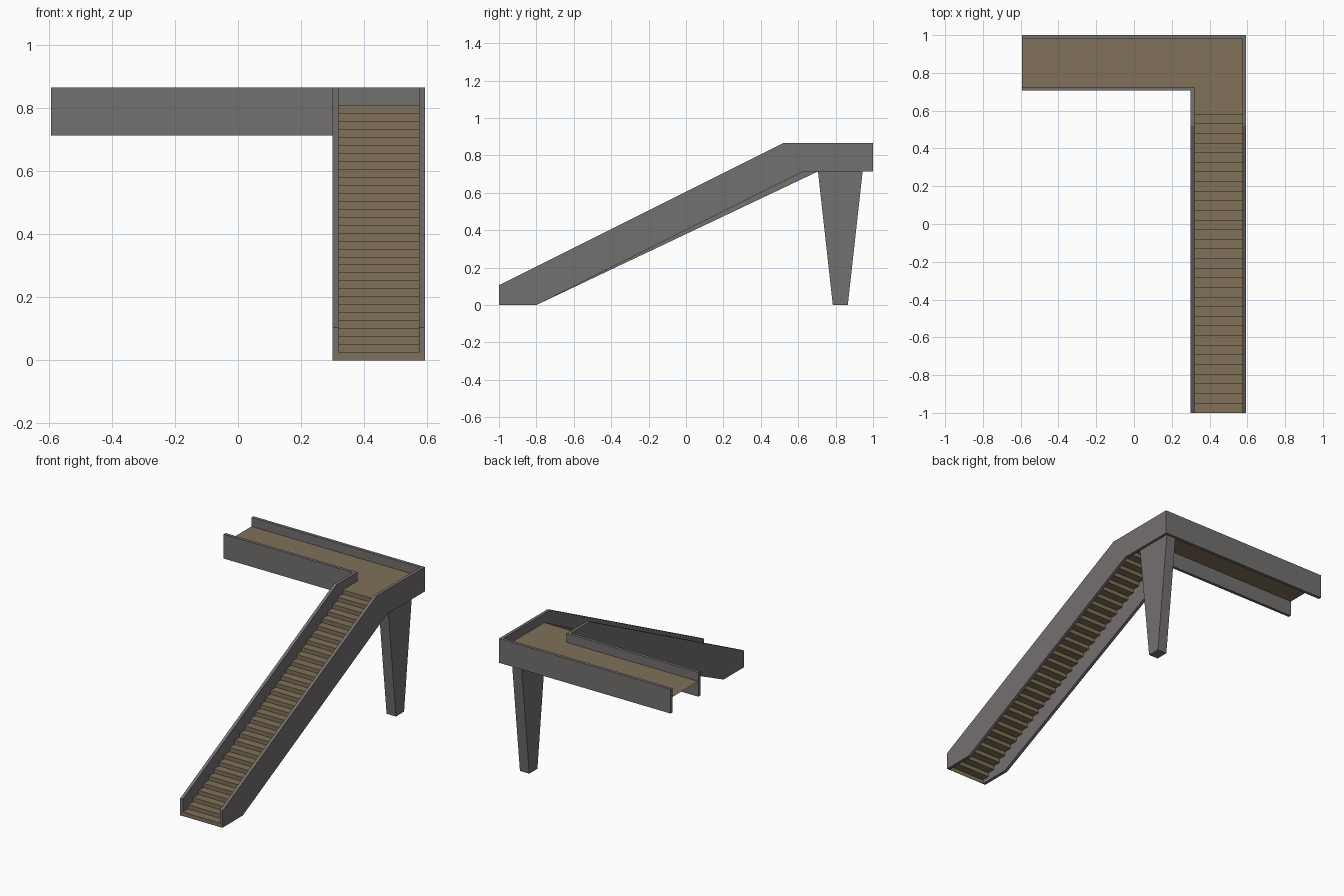
import bpy, bmesh

if "Cube" in bpy.data.objects:
    bpy.data.objects.remove(bpy.data.objects["Cube"])

X0, X1 = -0.593, 0.593      # overall width
SX = 0.30                   # outer face of the inner stair wall
T = 0.019                   # wall thickness
TOP, LOW, FLOOR = 0.866, 0.714, 0.81
WY = 0.706                  # front face of the walkway


def material(name, rgb):
    m = bpy.data.materials.new(name)
    m.diffuse_color = (*rgb, 1)
    m.use_nodes = True
    m.node_tree.nodes["Principled BSDF"].inputs["Base Color"].default_value = m.diffuse_color
    return m


GREY = material("grey_metal", (0.175, 0.162, 0.162))
BROWN = material("brown_boards", (0.215, 0.165, 0.100))


def finish(name, bm, mat, closed=True):
    if closed:
        bmesh.ops.recalc_face_normals(bm, faces=bm.faces)
    me = bpy.data.meshes.new(name)
    bm.to_mesh(me)
    bm.free()
    me.materials.append(mat)
    ob = bpy.data.objects.new(name, me)
    bpy.context.collection.objects.link(ob)
    return ob


def side_panel(name, profile, x, width, mat):
    """Extrude a (y, z) profile along x."""
    bm = bmesh.new()
    f = bm.faces.new([bm.verts.new((x, y, z)) for y, z in profile])
    ext = bmesh.ops.extrude_face_region(bm, geom=[f])
    verts = [v for v in ext["geom"] if isinstance(v, bmesh.types.BMVert)]
    bmesh.ops.translate(bm, verts=verts, vec=(width, 0, 0))
    return finish(name, bm, mat)


def rail(y):
    return [(y, LOW), (y + T, LOW), (y + T, TOP), (y, TOP)]


# Stair side walls
start = [(-0.8, 0), (-1, 0), (-1, 0.105), (0.52, TOP)]
side_panel("outer_stair_wall", start + [(1, TOP), (1, LOW), (0.625, LOW)], X1 - T, T, GREY)
side_panel("inner_stair_wall", start + [(WY + T, TOP), (WY + T, LOW), (WY, LOW)], SX, T, GREY)

# Walkway side walls
side_panel("walkway_back_wall", rail(1 - T), X0, X1 - T - X0, GREY)
side_panel("walkway_front_wall", rail(WY), X0, SX - X0, GREY)

# Folded thin steps
N = 32
rise, run = FLOOR / N, 1.58 / (N - 1)
path = [(-1, 0)]
for i in range(N):
    path.append((-1 + i * run, (i + 1) * rise))
    if i < N - 1:
        path.append((-1 + (i + 1) * run, (i + 1) * rise))
bm = bmesh.new()
rows = [[bm.verts.new((x, y, z)) for x in (SX + T, X1 - T)] for y, z in path]
for a, b in zip(rows, rows[1:]):
    bm.faces.new((a[0], a[1], b[1], b[0]))
finish("steps", bm, BROWN, closed=False)

# First riser covers the wall ends
side_panel("bottom_riser", [(-1.001, 0), (-1, 0), (-1, rise), (-1.001, rise)], SX, X1 - SX, BROWN)

# L-shaped thin floor
bm = bmesh.new()
ys = WY + T
corners = [(X0, ys), (SX + T, ys), (SX + T, 0.58), (X1 - T, 0.58), (X1 - T, 1 - T), (X0, 1 - T)]
bm.faces.new([bm.verts.new((x, y, FLOOR)) for x, y in corners])
finish("walkway_floor", bm, BROWN, closed=False)

# Tapered support leg under the corner
c = 0.825
side_panel("support_leg", [(c - 0.04, 0), (c + 0.04, 0), (c + 0.13, FLOOR - 0.002), (c - 0.13, FLOOR - 0.002)],
           0.478, 0.065, GREY)
